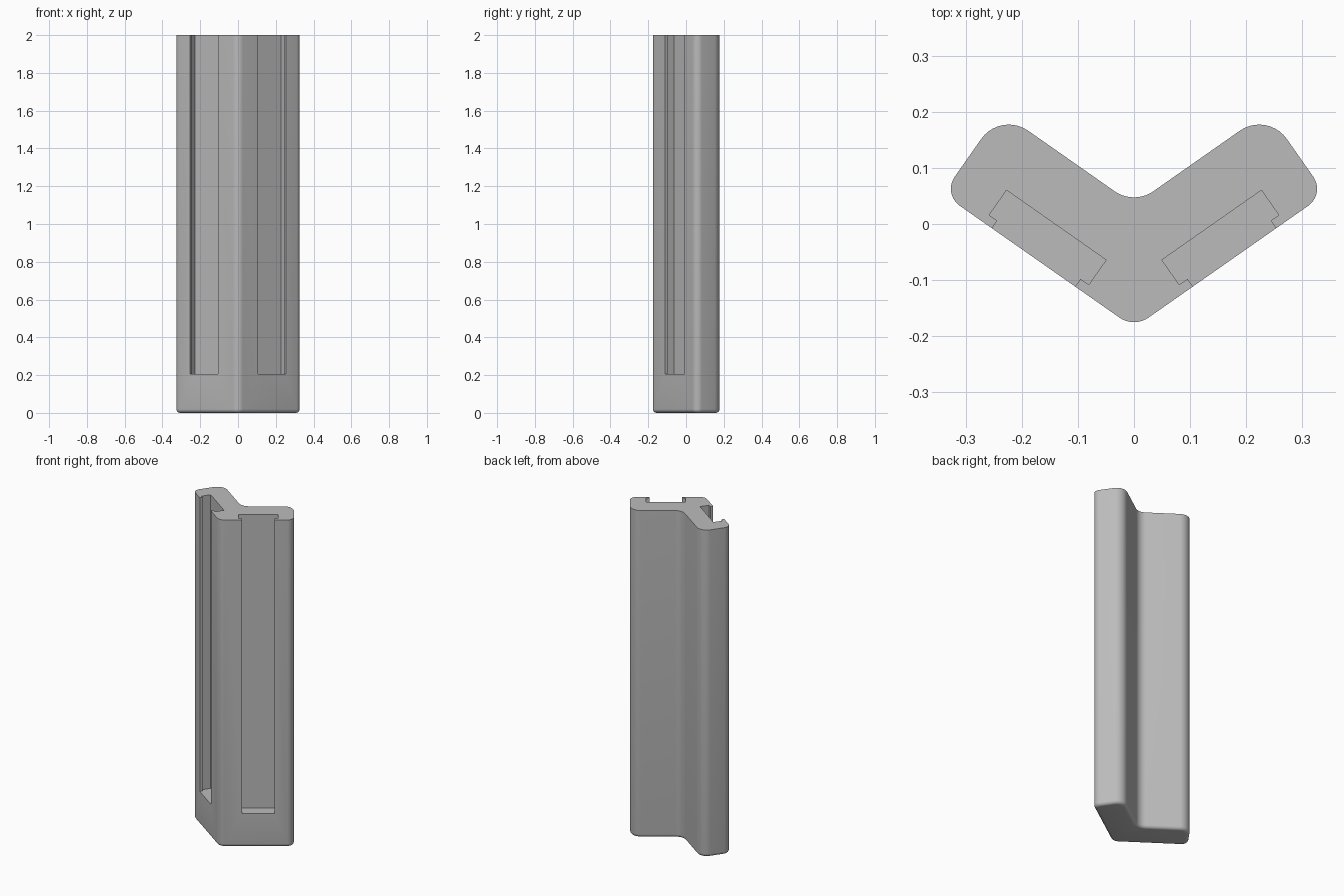
import bpy, bmesh, math
from mathutils import Vector

if "Cube" in bpy.data.objects:
    bpy.data.objects.remove(bpy.data.objects["Cube"], do_unlink=True)

HEIGHT = 2.0
SLOT_FLOOR = 0.205
ANGLE = math.radians(35)
FRONT, BACK, END = -0.1515, 0.028, 0.31   # faces of one wing, in wing coordinates

grey = bpy.data.materials.new("plain grey")
grey.use_nodes = True
colour = (0.5, 0.5, 0.5, 1)
grey.diffuse_color = colour
grey.node_tree.nodes["Principled BSDF"].inputs["Base Color"].default_value = colour


def wing(u, v, side=1):
    """Point at u along a wing and v across it."""
    c, s = math.cos(ANGLE), math.sin(ANGLE)
    return Vector((side * (u * c - v * s), u * s + v * c))


def fillet(prev, corner, after, radius, steps=10):
    """Arc points that round a corner."""
    a, b = (prev - corner).normalized(), (after - corner).normalized()
    half = a.angle(b) / 2
    centre = corner + (a + b).normalized() * radius / math.sin(half)
    start = corner + a * radius / math.tan(half) - centre
    end = corner + b * radius / math.tan(half) - centre
    sweep = math.pi - 2 * half
    return [centre + (start * math.sin(sweep * (1 - i / steps))
                      + end * math.sin(sweep * i / steps)) / math.sin(sweep)
            for i in range(steps + 1)]


def prism(name, outline, z0, z1, bottom_round=0):
    """Upright solid from a flat outline, optionally with a rounded bottom edge."""
    bm = bmesh.new()
    base = bm.faces.new([bm.verts.new((p.x, p.y, z0)) for p in outline])
    top = bmesh.ops.extrude_face_region(bm, geom=[base], use_keep_orig=True)
    for v in top["geom"]:
        if isinstance(v, bmesh.types.BMVert):
            v.co.z = z1
    bmesh.ops.recalc_face_normals(bm, faces=bm.faces)
    if bottom_round:
        rim = [e for e in bm.edges if all(v.co.z < z0 + 0.001 for v in e.verts)]
        bmesh.ops.bevel(bm, geom=rim, offset=bottom_round, segments=5,
                        profile=0.5, affect='EDGES')
    mesh = bpy.data.meshes.new(name)
    bm.to_mesh(mesh)
    bm.free()
    mesh.materials.append(grey)
    obj = bpy.data.objects.new(name, mesh)
    bpy.context.collection.objects.link(obj)
    return obj


# V-shaped body with rounded corners
corners = [
    (Vector((0, FRONT / math.cos(ANGLE))), 0.045),
    (wing(END, FRONT), 0.037),
    (wing(END, BACK), 0.06),
    (Vector((0, BACK / math.cos(ANGLE))), 0.06),
    (wing(END, BACK, -1), 0.06),
    (wing(END, FRONT, -1), 0.037),
]
outline = []
for i, (point, radius) in enumerate(corners):
    outline += fillet(corners[i - 1][0], point, corners[(i + 1) % 6][0], radius)
body = prism("corner_post", outline, 0, HEIGHT, 0.02)

# T-shaped slot in the front of each wing, open at the top
slot = [(0.022, -0.2), (0.203, -0.2), (0.203, -0.135), (0.2205, -0.135),
        (0.2205, -0.081), (0.004, -0.081), (0.004, -0.135), (0.022, -0.135)]
cutters = []
for side, label in ((1, "left"), (-1, "right")):
    cutter = prism(label + "_slot_cutter", [wing(u, v, side) for u, v in slot],
                   SLOT_FLOOR, HEIGHT + 0.1)
    cutter.hide_render = True
    cutters.append(cutter)
    cut = body.modifiers.new(label + "_slot", 'BOOLEAN')
    cut.operation = 'DIFFERENCE'
    cut.solver = 'EXACT'
    cut.object = cutter

bpy.ops.object.select_all(action='DESELECT')
bpy.context.view_layer.objects.active = body
body.select_set(True)
for cut in list(body.modifiers):
    bpy.ops.object.modifier_apply(modifier=cut.name)
for cutter in cutters:
    bpy.data.objects.remove(cutter, do_unlink=True)
bpy.ops.object.shade_smooth_by_angle(angle=math.radians(30))
